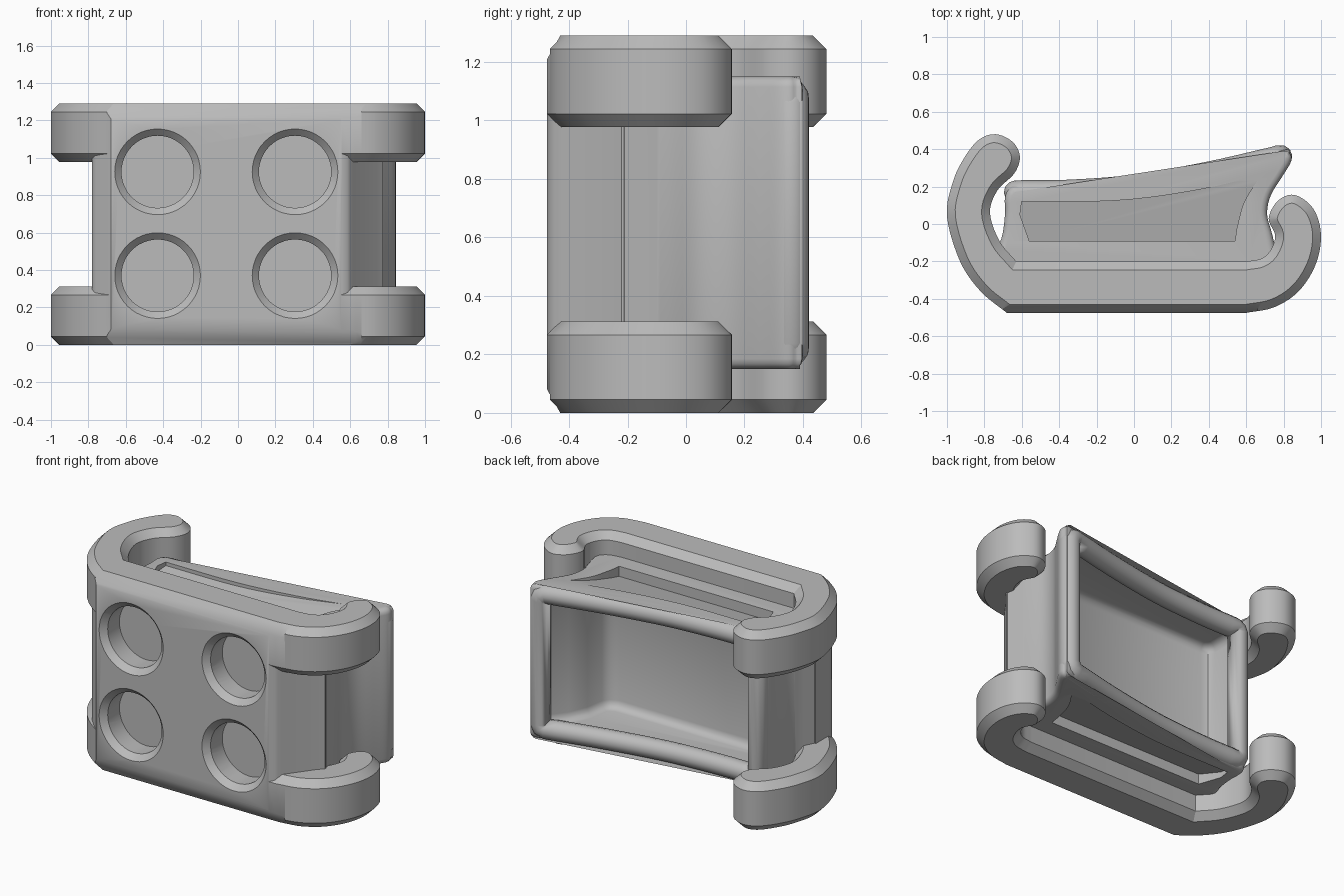
import bpy
import bmesh
from math import sin, cos, pi
from mathutils import Vector, Matrix

cube = bpy.data.objects.get("Cube")
if cube:
    bpy.data.objects.remove(cube, do_unlink=True)

HEIGHT = 1.29
FRONT = -0.475

grey = bpy.data.materials.new("plain grey")
grey.use_nodes = True
grey.diffuse_color = (0.5, 0.5, 0.5, 1)
grey.node_tree.nodes["Principled BSDF"].inputs["Base Color"].default_value = (0.5, 0.5, 0.5, 1)


def spline(points, steps=5):
    """Smooth open curve through the points."""
    p = [Vector(q) for q in points]
    p = [2 * p[0] - p[1]] + p + [2 * p[-1] - p[-2]]
    out = []
    for a, b, c, d in zip(p, p[1:], p[2:], p[3:]):
        for i in range(steps):
            t = i / steps
            out.append(0.5 * (2 * b + (c - a) * t + (2 * a - 5 * b + 4 * c - d) * t * t
                              + (3 * b - a - 3 * c + d) * t ** 3))
    return out + [p[-2]]


def inset(outline, distance):
    """Counter-clockwise outline moved inwards with mitred corners."""
    points = [Vector(q) for q in outline]
    result = []
    for i, p in enumerate(points):
        before = (p - points[i - 1]).normalized()
        after = (points[(i + 1) % len(points)] - p).normalized()
        n1, n2 = Vector((-before.y, before.x)), Vector((-after.y, after.x))
        result.append(p + (n1 + n2) * distance / max(0.5, 1 + n1.dot(n2)))
    return result


def make_object(name, bm):
    bmesh.ops.recalc_face_normals(bm, faces=bm.faces)
    mesh = bpy.data.meshes.new(name)
    bm.to_mesh(mesh)
    bm.free()
    mesh.materials.append(grey)
    ob = bpy.data.objects.new(name, mesh)
    bpy.context.collection.objects.link(ob)
    return ob


def loft(name, rings):
    """Closed skin through rings of equal point count."""
    bm = bmesh.new()
    rings = [[bm.verts.new(co) for co in ring] for ring in rings]
    bm.faces.new(rings[0])
    bm.faces.new(rings[-1])
    for a, b in zip(rings, rings[1:]):
        for i in range(len(a)):
            j = (i + 1) % len(a)
            bm.faces.new((a[i], a[j], b[j], b[i]))
    return make_object(name, bm)


def prism(name, outline, low, high, bevel=0, segments=1):
    """Vertical prism with chamfered or rounded cap edges."""
    levels = [(0, low), (0, high)]
    if bevel:
        angles = [pi / 2 * i / segments for i in range(segments + 1)]
        edge = [(bevel * (1 - sin(a)), bevel * (1 - cos(a))) for a in angles]
        levels = [(d, low + z) for d, z in edge] + [(d, high - z) for d, z in reversed(edge)]
    return loft(name, [[(p.x, p.y, z) for p in inset(outline, d)] for d, z in levels])


def combine(target, other, operation):
    mod = target.modifiers.new(operation.lower(), 'BOOLEAN')
    mod.operation = operation
    mod.solver = 'EXACT'
    mod.object = other
    bpy.context.view_layer.objects.active = target
    bpy.ops.object.modifier_apply(modifier=mod.name)
    bpy.data.objects.remove(other, do_unlink=True)


# Hooked arms, one at the bottom and one at the top
left_hook = spline([(-0.63, -0.2), (-0.72, -0.09), (-0.77, 0.06), (-0.73, 0.18), (-0.64, 0.27),
                    (-0.61, 0.36), (-0.65, 0.44), (-0.74, 0.48), (-0.83, 0.45), (-0.91, 0.35),
                    (-0.97, 0.22), (-1, 0.04), (-0.93, -0.2), (-0.82, -0.36), (-0.68, FRONT)])
right_hook = spline([(0.6, FRONT), (0.75, -0.445), (0.88, -0.36), (0.97, -0.22), (1, -0.06),
                     (0.96, 0.08), (0.86, 0.155), (0.77, 0.125), (0.72, 0.03), (0.755, -0.06),
                     (0.73, -0.14), (0.68, -0.185), (0.6, -0.2)])
arm_outline = left_hook + right_hook
frame = prism("frame", arm_outline, 0, 0.312, 0.045)
combine(frame, prism("upper_arm", arm_outline, HEIGHT - 0.312, HEIGHT, 0.045), 'UNION')

# Front plate between the arms
plate_outline = [(-0.68, FRONT - 0.001), (0.55, FRONT - 0.001), (0.585, -0.463), (0.605, -0.44),
                 (0.775, -0.21), (-0.78, -0.21), (-0.78, -0.36), (-0.765, -0.395),
                 (-0.735, -0.425)]
combine(frame, prism("front_plate", plate_outline, 0.047, HEIGHT - 0.047), 'UNION')

# Flared box behind the plate
box_outline = ([Vector((-0.7, -0.3)), Vector((0.7, -0.3))]
               + spline([(0.775, -0.22), (0.74, -0.06), (0.712, 0.05), (0.73, 0.15),
                         (0.79, 0.25), (0.838, 0.33), (0.835, 0.375), (0.79, 0.395),
                         (0.4, 0.3), (0, 0.235), (-0.35, 0.21), (-0.61, 0.207),
                         (-0.665, 0.19), (-0.69, 0.14), (-0.69, 0.05), (-0.71, -0.08),
                         (-0.775, -0.22)]))
combine(frame, prism("rear_box", box_outline, 0.15, HEIGHT - 0.14, 0.035, 3), 'UNION')

# Deep opening at the back, with rounded floor and ceiling
opening_outline = [(-0.61, 0.6), (-0.61, 0), (-0.59, -0.04), (-0.55, -0.06), (0.52, -0.06),
                   (0.57, -0.04), (0.6, 0), (0.62, 0.12), (0.67, 0.24), (0.77, 0.37), (0.82, 0.6)]
combine(frame, prism("opening_cutter", opening_outline, 0.25, HEIGHT - 0.24, 0.05, 3), 'DIFFERENCE')

# Sloped grooves in the top and bottom of the box
groove_outline = ([Vector((-0.56, -0.09)), Vector((0.54, -0.09))]
                  + spline([(0.55, -0.02), (0.59, 0.12), (0.68, 0.26)])
                  + spline([(0.66, 0.255), (0.3, 0.175), (-0.1, 0.125), (-0.6, 0.12)])
                  + [Vector((-0.61, 0.05))])
for side in (1, -1):
    middle = HEIGHT / 2 + 0.005
    rings = [[(p.x, p.y, middle + side * (0.435 + 0.2 * (p.y + 0.09))) for p in groove_outline],
             [(p.x, p.y, middle + side * 0.56) for p in groove_outline]]
    combine(frame, loft("groove_cutter", rings), 'DIFFERENCE')

# Long slanted edges along the front of both arms
for side in (1, -1):
    section = [(-0.4075, 0.685), (-0.4975, 0.525), (-0.6, 0.685)]
    rings = [[(x, y, HEIGHT / 2 + side * z) for y, z in section] for x in (-0.7, 0.66)]
    combine(frame, loft("edge_cutter", rings), 'DIFFERENCE')

# Four round recesses with chamfered rims: (back radius, front radius, back y, front y)
for x in (-0.43, 0.305):
    for z in (0.37, 0.925):
        for back, front, y0, y1 in ((0.193, 0.193, -0.32, -0.55), (0.188, 0.238, -0.435, -0.485)):
            bm = bmesh.new()
            bmesh.ops.create_cone(bm, cap_ends=True, segments=48, radius1=back, radius2=front,
                                  depth=y0 - y1,
                                  matrix=Matrix.Translation((x, (y0 + y1) / 2, z))
                                  @ Matrix.Rotation(pi / 2, 4, 'X'))
            combine(frame, make_object("recess_cutter", bm), 'DIFFERENCE')

# Rounded rim around the rear opening
back_curve = spline([(-0.6, 0.172), (-0.35, 0.175), (0, 0.202), (0.4, 0.272), (0.75, 0.352)])
lower, upper = 0.213, HEIGHT - 0.203
right_x, right_y = 0.785, 0.36
left_x, left_y = -0.635, 0.17
path = ([(p.x, p.y, lower) for p in back_curve]
        + [(right_x - 0.01, right_y, lower + 0.01), (right_x, right_y, lower + 0.035),
           (right_x, right_y, upper - 0.035), (right_x - 0.01, right_y, upper - 0.01)]
        + [(p.x, p.y, upper) for p in reversed(back_curve)]
        + [(left_x + 0.01, left_y, upper - 0.01), (left_x, left_y, upper - 0.035),
           (left_x, left_y, lower + 0.035), (left_x + 0.01, left_y, lower + 0.01)])
curve = bpy.data.curves.new("rear_rim", 'CURVE')
curve.dimensions = '3D'
curve.bevel_depth = 0.062
curve.bevel_resolution = 4
curve.materials.append(grey)
line = curve.splines.new('POLY')
line.points.add(len(path) - 1)
for point, co in zip(line.points, path):
    point.co = (*co, 1)
line.use_cyclic_u = True
line.use_smooth = True
rim = bpy.data.objects.new("rear_rim", curve)
bpy.context.collection.objects.link(rim)

# Smooth the curved walls and keep the chamfers crisp
frame.data.shade_smooth()
frame.data.set_sharp_from_angle(angle=0.55)
